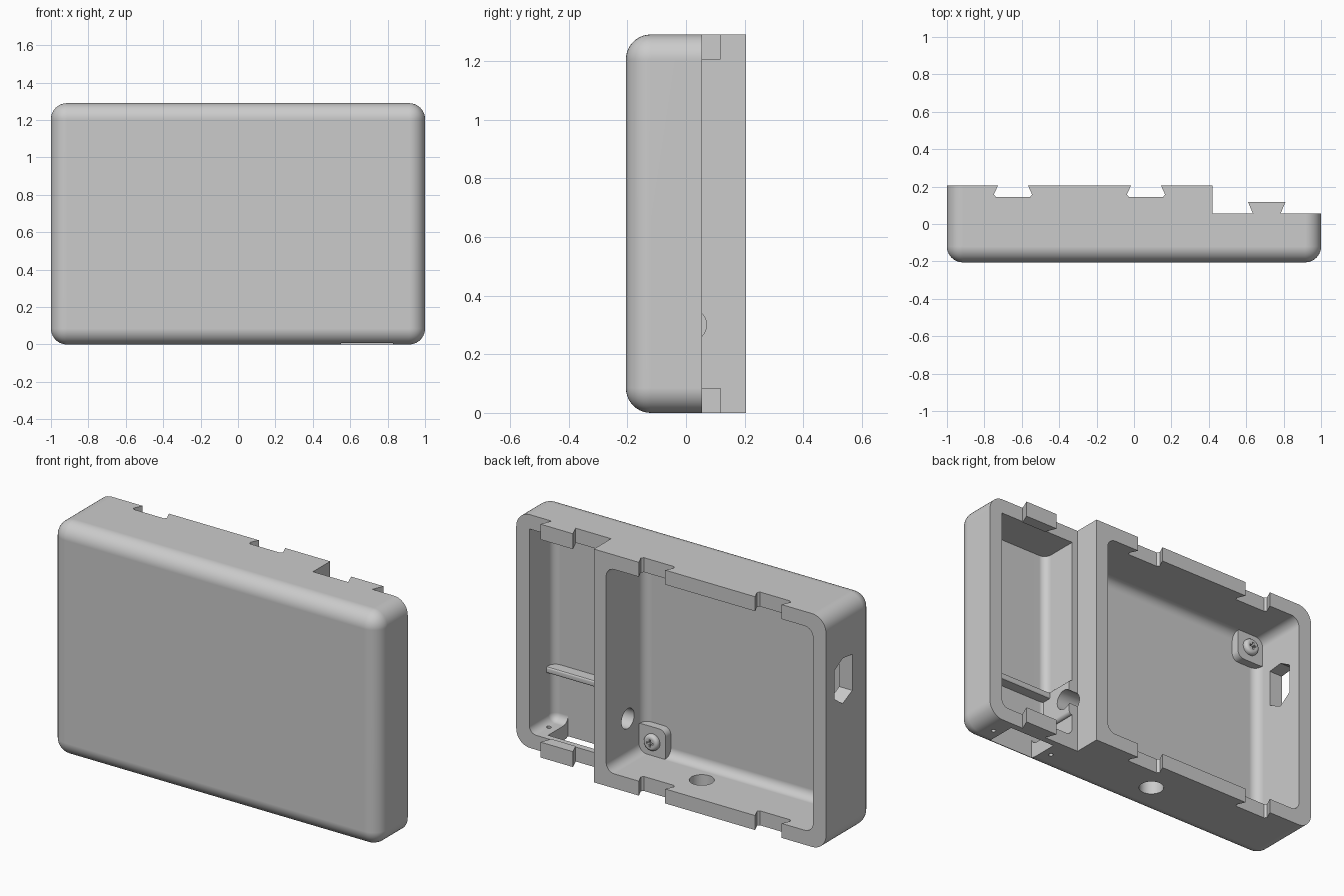
import bpy
import bmesh
from math import cos, sin, tau, radians

cube = bpy.data.objects.get("Cube")
if cube:
    bpy.data.objects.remove(cube, do_unlink=True)

GREY = (0.6, 0.6, 0.6, 1)
grey = bpy.data.materials.new("plain grey")
grey.use_nodes = True
grey.diffuse_color = GREY
grey.node_tree.nodes["Principled BSDF"].inputs["Base Color"].default_value = GREY


def finish(name, bm):
    bmesh.ops.recalc_face_normals(bm, faces=bm.faces[:])
    mesh = bpy.data.meshes.new(name)
    bm.to_mesh(mesh)
    bm.free()
    mesh.materials.append(grey)
    obj = bpy.data.objects.new(name, mesh)
    bpy.context.collection.objects.link(obj)
    return obj


def box(name, x, y, z, radius=0, rounded=None, segments=8):
    """Box between ranges; edges chosen by the rule are rounded."""
    bm = bmesh.new()
    bmesh.ops.create_cube(bm, size=1)
    for v in bm.verts:
        v.co = [r[0] if c < 0 else r[1] for c, r in zip(v.co, (x, y, z))]
    if radius:
        edges = [e for e in bm.edges if rounded(e.verts[0].co, e.verts[1].co)]
        bmesh.ops.bevel(bm, geom=edges, offset=radius, segments=segments,
                        profile=0.5, affect='EDGES')
    return finish(name, bm)


def prism(name, points, axis, lo, hi):
    """Extrude a flat outline along an axis."""
    bm = bmesh.new()
    rings = []
    for a in (lo, hi):
        ring = []
        for u, v in points:
            co = [u, v]
            co.insert("xyz".index(axis), a)
            ring.append(bm.verts.new(co))
        rings.append(ring)
        bm.faces.new(ring)
    n = len(points)
    for i in range(n):
        j = (i + 1) % n
        bm.faces.new((rings[0][i], rings[0][j], rings[1][j], rings[1][i]))
    return finish(name, bm)


def circle(u, v, r, n=32):
    return [(u + r * cos(tau * i / n), v + r * sin(tau * i / n)) for i in range(n)]


def combine(target, tool, operation='DIFFERENCE'):
    mod = target.modifiers.new("combine", 'BOOLEAN')
    mod.operation = operation
    mod.solver = 'EXACT'
    mod.object = tool
    bpy.context.view_layer.update()
    bpy.context.view_layer.objects.active = target
    bpy.ops.object.modifier_apply(modifier=mod.name)
    bpy.data.objects.remove(tool, do_unlink=True)


def along_y(a, b):
    return abs(a.y - b.y) > 0.01


def not_back(a, b):
    return min(a.y, b.y) < 0 or along_y(a, b)


def not_back_or_top(a, b):
    return not_back(a, b) and min(a.z, b.z) < 1


W, H, BACK, STEP = 0.08, 1.29, 0.205, 0.055
FLOOR, SMALL_FLOOR, SPLIT = -0.125, -0.155, 0.42

# Rounded shell with a lower rim on its left side
shell = box("shell", (-1, 1), (-BACK, BACK), (0, H), 0.085, not_back, 10)
combine(shell, box("step_cut", (SPLIT, 1.5), (STEP, 0.5), (-0.5, 2)))

# Two open compartments; the small one is deeper, with a square ceiling
for x, floor, radius, rule in (
        ((-1 + W, SPLIT - 0.075), FLOOR, 0.05, not_back),
        ((SPLIT + 0.035, 1 - W), SMALL_FLOOR, 0.042, not_back_or_top)):
    combine(shell, box("cavity_cut", x, (floor, 0.5), (W, H - W), radius, rule))

# Thickened pad around the cable hole in the divider
pad = box("cable_pad", (0.43, 0.475), (-0.18, STEP), (0.2, 0.4), 0.018,
          lambda a, b: along_y(a, b) and a.x > 0.45)
combine(shell, pad, 'UNION')

# Cable holes, side inlet, lower slot and its screw holes
combine(shell, prism("divider_hole", circle(0.015, 0.3, 0.055), 'x', 0.3, 0.6))
combine(shell, prism("bottom_hole", circle(-0.105, 0.012, 0.063), 'z', -0.1, 0.14))
inlet = [(0.13, 0.81), (0.13, 0.97), (0.06, 1.01),
         (-0.025, 1.0), (-0.025, 0.8), (0.06, 0.76)]
combine(shell, prism("inlet_cut", inlet, 'x', -1.2, -0.85))
combine(shell, box("slot_cut", (0.55, 0.83), (SMALL_FLOOR, 0.02), (-0.1, 0.13)))
for x in (0.5, 0.88):
    combine(shell, prism("screw_hole", circle(x, -0.06, 0.012, 16), 'z', -0.1, 0.15))

# Dovetail sockets through the top and bottom walls
for x in (-0.647, 0.064):
    socket = [(x - 0.076, 0.215), (x - 0.102, 0.158), (x - 0.092, 0.145),
              (x + 0.092, 0.145), (x + 0.102, 0.158), (x + 0.076, 0.215)]
    combine(shell, prism("socket_cut", socket, 'z', -0.2, H + 0.2))

parts = [shell]

# Matching dovetail keys on the lower rim
key = [(0.636, STEP), (0.61, 0.117), (0.809, 0.117), (0.784, STEP)]
for name, lo in (("bottom_key", 0), ("top_key", H - 0.085)):
    parts.append(prism(name, key, 'z', lo, lo + 0.085))

# Rail across the small compartment
parts.append(box("rail", (0.45, 0.925), (SMALL_FLOOR - 0.02, -0.095), (0.355, 0.39),
                 0.01, lambda a, b: abs(a.x - b.x) > 0.1 and a.y > -0.1, 3))

# Corner posts with screws, placed diagonally
POST = -0.08
for name, wall_x, wall_z, sx, sz in (("lower", SPLIT - 0.075, W, -1, 1),
                                     ("upper", -1 + W, H - W, 1, -1)):
    xs = sorted((wall_x - 0.02 * sx, wall_x + 0.165 * sx))
    zs = sorted((wall_z - 0.02 * sz, wall_z + 0.16 * sz))
    parts.append(box(name + "_post", xs, (FLOOR - 0.02, POST), zs, 0.04, along_y))
    cx, cz = wall_x + 0.085 * sx, wall_z + 0.078 * sz
    head = prism(name + "_screw", circle(cx, cz, 0.045), 'y', POST - 0.01, POST + 0.025)
    bm = bmesh.new()
    bm.from_mesh(head.data)
    rim = [e for e in bm.edges if all(v.co.y > POST + 0.02 for v in e.verts)]
    bmesh.ops.bevel(bm, geom=rim, offset=0.018, segments=4, profile=0.5, affect='EDGES')
    bm.to_mesh(head.data)
    bm.free()
    for a, b in ((0.02, 0.005), (0.005, 0.02)):
        combine(head, box("drive_cut", (cx - a, cx + a), (POST + 0.01, POST + 0.06),
                          (cz - b, cz + b)))
    parts.append(head)

# Smooth the rounded edges, keep the corners crisp
bpy.ops.object.select_all(action='DESELECT')
for obj in parts:
    obj.select_set(True)
bpy.context.view_layer.objects.active = shell
bpy.ops.object.shade_smooth_by_angle(angle=radians(30))
for obj in parts:
    mod = obj.modifiers.new("even_shading", 'WEIGHTED_NORMAL')
    mod.keep_sharp = True
